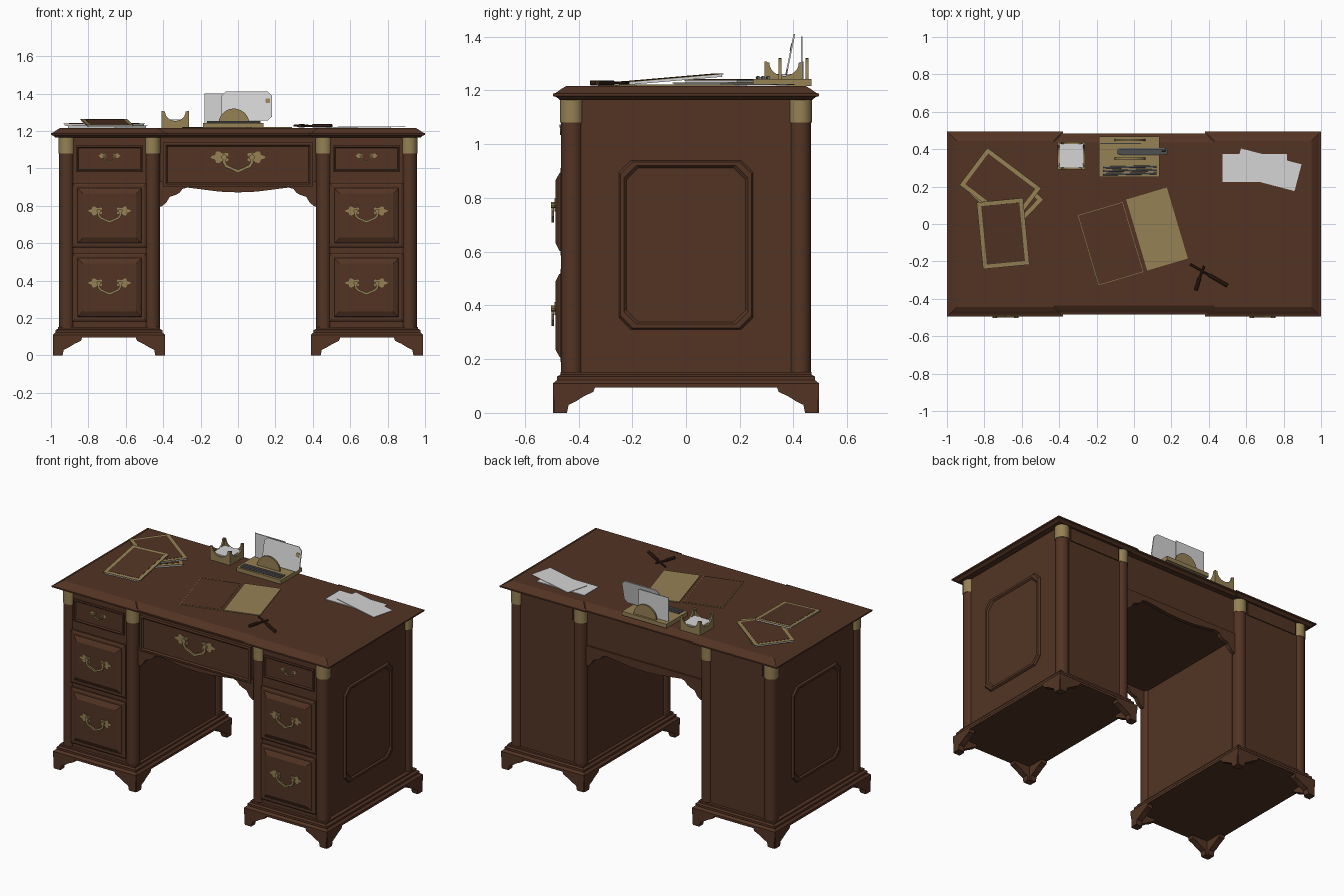
import bpy, bmesh, math
from mathutils import Vector, Matrix

if "Cube" in bpy.data.objects:
    bpy.data.objects.remove(bpy.data.objects["Cube"])


def material(name, rgb):
    m = bpy.data.materials.new(name)
    m.diffuse_color = (*rgb, 1)
    m.use_nodes = True
    m.node_tree.nodes["Principled BSDF"].inputs["Base Color"].default_value = m.diffuse_color
    return m


WOOD = material("brown wood", (0.085, 0.034, 0.0175))
BRASS = material("brass", (0.30, 0.22, 0.09))
PAPER = material("white paper", (0.66, 0.66, 0.66))
DARK = material("dark brown", (0.045, 0.018, 0.01))
GREY = material("grey metal", (0.14, 0.14, 0.15))
TOP = 1.217          # height of the writing surface


def finish(name, bm, mat, smooth=False):
    bmesh.ops.recalc_face_normals(bm, faces=bm.faces)
    if smooth:
        for f in bm.faces:
            f.smooth = True
        for e in bm.edges:
            e.smooth = len(e.link_faces) == 2 and e.calc_face_angle() < 0.6
    me = bpy.data.meshes.new(name)
    bm.to_mesh(me)
    bm.free()
    me.materials.append(mat)
    ob = bpy.data.objects.new(name, me)
    bpy.context.collection.objects.link(ob)
    return ob


def loft(name, rings, mat, smooth=False):
    """Bridge closed rings of equal length and cap both ends."""
    bm = bmesh.new()
    vs = [[bm.verts.new(p) for p in r] for r in rings]
    n = len(vs[0])
    for a, b in zip(vs, vs[1:]):
        for i in range(n):
            j = (i + 1) % n
            bm.faces.new((a[i], a[j], b[j], b[i]))
    bm.faces.new(vs[0])
    bm.faces.new(vs[-1])
    return finish(name, bm, mat, smooth)


def place(plane, u, v, d):
    return {"xz": (u, d, v), "yz": (d, u, v), "xy": (u, v, d)}[plane]


def prism(name, plane, pts, a, b, mat, smooth=False):
    return loft(name, [[place(plane, u, v, d) for u, v in pts] for d in (a, b)], mat, smooth)


def rect(hu, hv, c=0.0):
    if c <= 0:
        return [(-hu, -hv), (hu, -hv), (hu, hv), (-hu, hv)]
    return [(-hu + c, -hv), (hu - c, -hv), (hu, -hv + c), (hu, hv - c),
            (hu - c, hv), (-hu + c, hv), (-hu, hv - c), (-hu, -hv + c)]


def panel(name, plane, cu, cv, hu, hv, steps, mat, c=0.0):
    """Moulded panel; steps are (inset, depth) pairs."""
    return loft(name, [[place(plane, cu + u, cv + v, d) for u, v in rect(hu - i, hv - i, c)]
                       for i, d in steps], mat)


def box(name, x, y, z, mat):
    return prism(name, "xy", [(x[0], y[0]), (x[1], y[0]), (x[1], y[1]), (x[0], y[1])], z[0], z[1], mat)


def rod(name, p, q, r, mat, n=16):
    p, q = Vector(p), Vector(q)
    rot = (q - p).to_track_quat("Z", "Y").to_matrix()
    rings = [[o + rot @ Vector((r * math.cos(t * math.tau / n), r * math.sin(t * math.tau / n), 0))
              for t in range(n)] for o in (p, q)]
    return loft(name, rings, mat, True)


def sheet(name, cx, cy, z, w, l, h, rz, mat, rx=0.0, dz=0.0):
    ob = panel(name, "xy", 0, 0, w / 2, l / 2, [(0, dz), (0, dz + h)], mat)
    ob.matrix_world = (Matrix.Translation((cx, cy, z)) @ Matrix.Rotation(math.radians(rz), 4, "Z")
                       @ Matrix.Rotation(rx, 4, "X"))
    return ob


# Tabletop with slightly projecting ends
def outline(i, z):
    X, W, C, s = 1 - i, 0.495 - i, 0.485 - i, 0.38 + i
    q = [(X, -W), (X, W), (s, W), (s, C), (-s, C), (-s, W)]
    return [(x, y, z) for x, y in q + [(-x, -y) for x, y in q]]


loft("tabletop", [outline(i, z) for i, z in
     [(.025, 1.165), (.012, 1.176), (0, 1.179), (0, 1.188), (.012, 1.192), (.03, 1.205), (.05, TOP)]], WOOD)


# Brass drawer pull: two pierced-look plates, knobs and a hanging bail
def pull(name, x, z, y, s):
    for k in (-1, 1):
        plate = []
        for t in range(32):
            a = t * math.tau / 32
            r = 1 + 0.22 * math.cos(5 * a)
            plate.append((x + k * s * (.07 + .032 * r * math.cos(a)), z + s * .02 * r * math.sin(a)))
        prism(name + "_plate", "xz", plate, y + .004, y - .004, BRASS)
        rod(name + "_knob", (x + k * s * .055, y, z), (x + k * s * .055, y - .016, z), .011 * s, BRASS, 10)
    path = [(-.058, 0), (-.062, -.02), (-.05, -.04), (-.025, -.05), (0, -.062)]
    inner = [(-.046, 0), (-.05, -.018), (-.042, -.031), (-.02, -.041), (0, -.049)]
    outer = path + [(-u, v) for u, v in path[-2::-1]]
    inner = inner + [(-u, v) for u, v in inner[-2::-1]]
    bail = [(x + u * s, z + v * s) for u, v in outer + inner[::-1]]
    prism(name + "_bail", "xz", bail, y - .005, y - .014, BRASS)


FOOT = [(0, .1), (0, .08), (.006, .05), (.006, 0), (.052, 0), (.058, .03), (.085, .043),
        (.115, .062), (.15, .078), (.158, .1)]
C = 0.687
for sx, side in ((-1, "left"), (1, "right")):
    c = sx * C
    box(side + "_pedestal", (c - .25, c + .25), (-.45, .45), (.14, 1.17), WOOD)
    # Plinth moulding
    loft(side + "_plinth", [[(c + sx * .003 + u, v, z) for u, v in rect(hx, hy)] for hx, hy, z in
         [(.30, .495, .095), (.30, .495, .11), (.287, .48, .122), (.287, .48, .135),
          (.273, .468, .142), (.273, .468, .153)]], WOOD)
    for kx in (-1, 1):
        for ky in (-1, 1):
            # Corner columns with brass caps
            x, y = c + kx * .228, ky * .425
            rod(side + "_column", (x, y, .15), (x, y, 1.09), .041, WOOD, 20)
            rod(side + "_column_cap", (x, y, 1.08), (x, y, 1.172), .044, BRASS, 20)
            # Bracket feet: one plate along each side of the corner
            fx, fy = c + sx * .003 + kx * .30, ky * .495
            prism(side + "_foot_front", "xz", [(fx - kx * u, z) for u, z in FOOT], fy, fy - ky * .04, WOOD)
            prism(side + "_foot_side", "yz", [(fy - ky * u, z) for u, z in FOOT], fx, fx - kx * .04, WOOD)
    # Moulded outer side panel
    panel(side + "_side_panel", "yz", 0, .625, .25, .315,
          [(0, sx * .93), (0, sx * .94), (.006, sx * .95), (.02, sx * .95), (.028, sx * .941)], WOOD, .045)
    # Back frieze
    panel(side + "_back_frieze", "xz", c, 1.125, .185, .045, [(0, .44), (0, .456)], WOOD)
    # Drawers and pulls
    panel(side + "_top_drawer", "xz", c, 1.052, .18, .072,
          [(0, -.44), (0, -.459), (.008, -.461), (.014, -.454)], WOOD)
    pull(side + "_top_pull", c, 1.068, -.455, .55)
    for z, hz, n in ((.748, .173, "middle"), (.363, .183, "bottom")):
        panel(f"{side}_{n}_drawer", "xz", c, z, .197, hz,
              [(0, -.44), (0, -.461), (.012, -.467), (.026, -.467), (.03, -.472), (.055, -.485)], WOOD)
        pull(f"{side}_{n}_pull", c, z + .025, -.486, 1.05)

# Centre section, drawer and shaped aprons front and back
box("centre_case", (-.44, .44), (-.425, .425), (.91, 1.17), WOOD)
panel("centre_drawer", "xz", 0, 1.022, .40, .118,
      [(0, -.42), (0, -.444), (.014, -.446), (.022, -.438)], WOOD)
pull("centre_pull", 0, 1.06, -.44, 1.35)
half = [(.43, .79), (.405, .80), (.385, .815), (.365, .848), (.335, .858), (.312, .87),
        (.298, .89), (.27, .898), (.2, .889), (.1, .876)]
edge = [(.43, .93)] + half + [(0, .872)] + [(-u, v) for u, v in half[::-1]] + [(-.43, .93)]
for y, n in ((-.435, "front"), (.41, "back")):
    prism(n + "_apron", "xz", edge, y, y + .025, WOOD)


# Notebooks: page block, brass-edged cover and brown field
def notebook(name, x, y, z, rz, rx=0.0):
    sheet(name + "_pages", x, y, z, .24, .35, .009, rz, PAPER, rx)
    sheet(name + "_cover", x, y, z, .25, .36, .003, rz, BRASS, rx, .009)
    sheet(name + "_field", x, y, z, .205, .315, .002, rz, WOOD, rx, .0112)


notebook("lower_notebook", -.70, .165, TOP, 46)
notebook("middle_notebook", -.715, .20, TOP + .012, 53)
notebook("leaning_notebook", -.70, -.05, TOP + .019, 5.5, .085)

# Open folder and loose papers
sheet("folder_right", .123, -.027, TOP, .227, .396, .005, 16.5, BRASS)
sheet("folder_left_trim", -.125, -.105, TOP, .25, .39, .003, 16.5, BRASS)
sheet("folder_left", -.125, -.105, TOP, .245, .385, .004, 16.5, WOOD)
sheet("paper_one", .645, .30, TOP, .345, .15, .004, 0, PAPER)
sheet("paper_two", .715, .29, TOP + .004, .335, .148, .003, -14.7, PAPER)

# Writing pens
for n, p, m, q in (("long", (.30, -.215), (.40, -.272), (.50, -.33)),
                   ("short", (.375, -.225), (.35, -.29), (.33, -.355))):
    rod(n + "_pen_barrel", (*p, TOP + .012), (*m, TOP + .01), .006, DARK, 10)
    rod(n + "_pen_cap", (*m, TOP + .011), (*q, TOP + .011), .010, DARK, 10)

# Note box with scooped walls
bx, by, h = -.335, .365, .073
arc = [(.055 * math.cos(math.pi * t / 12), TOP + .087 - .05 * math.sin(math.pi * t / 12)) for t in range(13)]
wall = [(-h, TOP), (h, TOP), (h, TOP + .09)] + arc + [(-h, TOP + .09)]
for k in (-1, 1):
    prism("note_box_wall", "xz", [(bx + u, z) for u, z in wall], by + k * h, by + k * (h - .01), BRASS)
    prism("note_box_side", "yz", [(by + u, z) for u, z in wall], bx + k * h, bx + k * (h - .01), BRASS)
box("note_paper", (bx - .062, bx + .062), (by - .062, by + .062), (TOP, TOP + .045), PAPER)

# Letter rack with half-round dividers
box("rack_base", (-.187, .135), (.25, .468), (TOP, TOP + .026), BRASS)
semi = [(-.022 + .083 * math.cos(math.pi * t / 20), TOP + .02 + .083 * math.sin(math.pi * t / 20)) for t in range(21)]
for y in (.345, .445):
    prism("rack_divider", "xz", semi, y, y + .01, BRASS, True)
for y in (.265, .283, .302):
    rod("tray_pen", (-.165, y, TOP + .03), (.12, y + .006, TOP + .03), .006, GREY, 8)

# Letters standing in the rack
panel("rear_letter", "xz", -.07, 1.322, .108, .078, [(0, .428), (0, .434)], PAPER)
lt = panel("front_letter", "xz", 0, .08, .135, .078, [(0, -.003), (0, .003)], PAPER, .022)
stamp = panel("letter_stamp", "xz", .112, .108, .013, .013, [(0, -.005), (0, 0)], BRASS, .005)
for ob in (lt, stamp):
    ob.location = (.047, .372, TOP + .038)
    ob.rotation_euler = (-.2, 0, 0)
